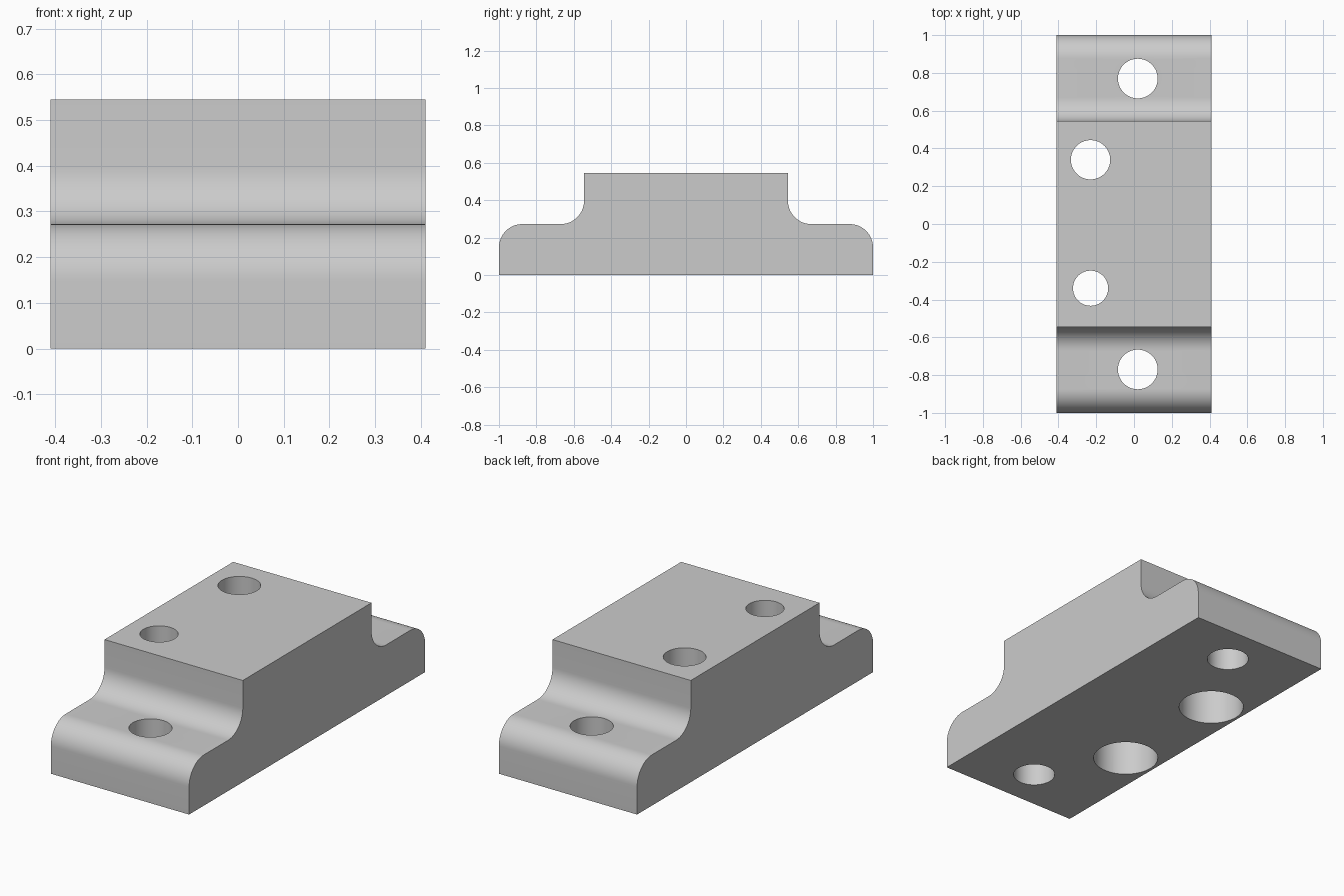
import bpy
import bmesh
from math import cos, sin, pi, radians

cube = bpy.data.objects.get("Cube")
if cube:
    bpy.data.objects.remove(cube)

HALF_W, HALF_L, HALF_TOP = 0.41, 1.0, 0.545
HEIGHT, STEP, FILLET = 0.545, 0.272, 0.125
ARC_STEPS = 16

grey = bpy.data.materials.new("plain grey")
grey.use_nodes = True
grey.diffuse_color = (0.6, 0.6, 0.6, 1)
grey.node_tree.nodes["Principled BSDF"].inputs["Base Color"].default_value = grey.diffuse_color


def arc(cy, cz, start, end):
    """Quarter round in the side profile, as (y, z) points."""
    angles = [start + (end - start) * i / ARC_STEPS for i in range(ARC_STEPS + 1)]
    return [(cy + FILLET * cos(a), cz + FILLET * sin(a)) for a in angles]


def add_object(name, bm):
    bmesh.ops.recalc_face_normals(bm, faces=bm.faces)
    mesh = bpy.data.meshes.new(name)
    bm.to_mesh(mesh)
    bm.free()
    mesh.materials.append(grey)
    obj = bpy.data.objects.new(name, mesh)
    bpy.context.collection.objects.link(obj)
    return obj


def drill(target, x, y, radius, z0, z1):
    """Cut a vertical round hole between two heights."""
    bm = bmesh.new()
    bmesh.ops.create_cone(bm, cap_ends=True, segments=64, radius1=radius,
                          radius2=radius, depth=z1 - z0)
    bmesh.ops.translate(bm, verts=bm.verts, vec=(x, y, (z0 + z1) / 2))
    cutter = add_object("hole_cutter", bm)
    cutter.hide_render = True
    mod = target.modifiers.new("hole", 'BOOLEAN')
    mod.operation, mod.solver, mod.object = 'DIFFERENCE', 'EXACT', cutter
    bpy.context.view_layer.objects.active = target
    bpy.ops.object.modifier_apply(modifier=mod.name)
    bpy.data.objects.remove(cutter)


# Stepped block: half profile mirrored, then extruded across the width
half = [(HALF_L, 0)]
half += arc(HALF_L - FILLET, STEP - FILLET, 0, pi / 2)
half += arc(HALF_TOP + FILLET, STEP + FILLET, 1.5 * pi, pi)
half += [(HALF_TOP, HEIGHT)]
profile = half + [(-y, z) for y, z in reversed(half)]

bm = bmesh.new()
face = bm.faces.new([bm.verts.new((-HALF_W, y, z)) for y, z in profile])
side = bmesh.ops.extrude_face_region(bm, geom=[face])["geom"]
bmesh.ops.translate(bm, verts=[v for v in side if isinstance(v, bmesh.types.BMVert)],
                    vec=(2 * HALF_W, 0, 0))
block = add_object("mounting_block", bm)

# Through holes in the end flanges
for y in (-0.77, 0.77):
    drill(block, 0.02, y, 0.105, -0.1, 0.7)

# Counterbored holes in the raised middle, wide part from below
for y, radius in ((-0.34, 0.093), (0.34, 0.104)):
    drill(block, -0.23, y, radius, -0.1, 0.7)
    drill(block, -0.23, y, 0.164, -0.1, 0.27)

bpy.ops.object.select_all(action='DESELECT')
block.select_set(True)
bpy.context.view_layer.objects.active = block
bpy.ops.object.shade_smooth_by_angle(angle=radians(30))
